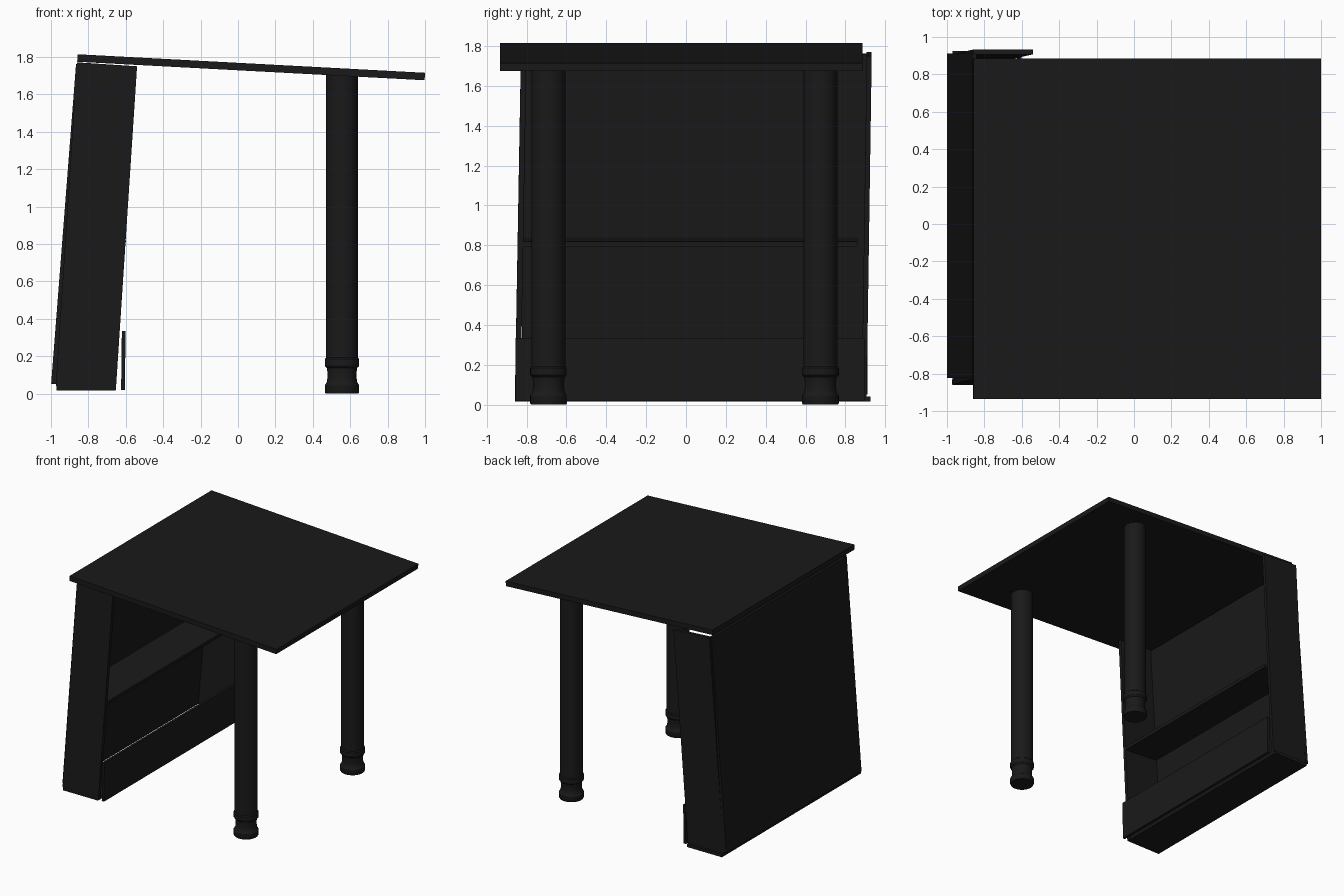
import bpy, bmesh, math
from mathutils import Matrix, Vector, Euler

if "Cube" in bpy.data.objects:
    bpy.data.objects.remove(bpy.data.objects["Cube"])

paint = bpy.data.materials.new("black_paint")
paint.diffuse_color = (0.01, 0.01, 0.01, 1)
paint.use_nodes = True
paint.node_tree.nodes["Principled BSDF"].inputs["Base Color"].default_value = paint.diffuse_color


def finish(name, bm):
    bmesh.ops.recalc_face_normals(bm, faces=bm.faces)
    mesh = bpy.data.meshes.new(name)
    bm.to_mesh(mesh)
    bm.free()
    ob = bpy.data.objects.new(name, mesh)
    bpy.context.collection.objects.link(ob)
    mesh.materials.append(paint)
    return ob


def board(name, centre, size, tilt_x=0.0, tilt_y=0.0):
    """Flat board, tilted by degrees about x and y."""
    bm = bmesh.new()
    bmesh.ops.create_cube(bm, size=1, matrix=Matrix.Diagonal((*size, 1)))
    ob = finish(name, bm)
    ob.location = centre
    ob.rotation_euler = Euler((math.radians(tilt_x), math.radians(tilt_y), 0))
    return ob


def turned(name, x, y, profile, sides=40):
    """Lathe a closed (radius, z) profile around a vertical axis."""
    bm = bmesh.new()
    verts = [bm.verts.new((r, 0, z)) for r, z in profile]
    edges = [bm.edges.new(p) for p in zip(verts, verts[1:])]
    bmesh.ops.spin(bm, geom=verts + edges, cent=(0, 0, 0), axis=(0, 0, 1),
                   angle=math.tau, steps=sides)
    bmesh.ops.remove_doubles(bm, verts=bm.verts, dist=0.0001)
    ob = finish(name, bm)
    ob.location = (x, y, 0)
    bpy.ops.object.select_all(action='DESELECT')
    ob.select_set(True)
    bpy.context.view_layer.objects.active = ob
    bpy.ops.object.shade_smooth_by_angle(angle=math.radians(30))
    return ob


# Sloping desk top
board("desk_top", (0.07, -0.025, 1.745), (1.86, 1.82, 0.04), tilt_y=3.05)

# Leaning bookcase: two ends, back, shelf, base and loose kick board
LEAN = 3.75
board("front_end_panel", (-0.757, -0.83, 0.895), (0.322, 0.028, 1.735), -1.0, LEAN)
board("rear_end_panel", (-0.757, 0.907, 0.895), (0.322, 0.025, 1.735), -0.85, LEAN)
board("back_panel", (-0.92, 0.043, 0.907), (0.025, 1.735, 1.715), 0, 4.45)
board("shelf", (-0.755, 0.02, 0.817), (0.31, 1.68, 0.026), 0, LEAN)
board("base_board", (-0.813, 0.033, 0.028), (0.315, 1.785, 0.024))
board("kick_board", (-0.613, 0.02, 0.177), (0.02, 1.75, 0.315), 0, 0.7)

# Two turned legs with a ringed foot
leg = [(0, 0.005), (0.088, 0.005), (0.092, 0.012), (0.092, 0.05), (0.088, 0.056),
       (0.081, 0.062), (0.078, 0.085), (0.078, 0.115), (0.081, 0.138),
       (0.088, 0.144), (0.092, 0.15), (0.092, 0.185), (0.088, 0.19),
       (0.085, 0.192), (0.085, 1.705), (0, 1.705)]
leg = [(r, max(0.0, z - 0.005)) if z < 0.06 else (r, z) for r, z in leg]
for label, y in (("front_leg", -0.69), ("rear_leg", 0.675)):
    turned(label, 0.556, y, leg)
